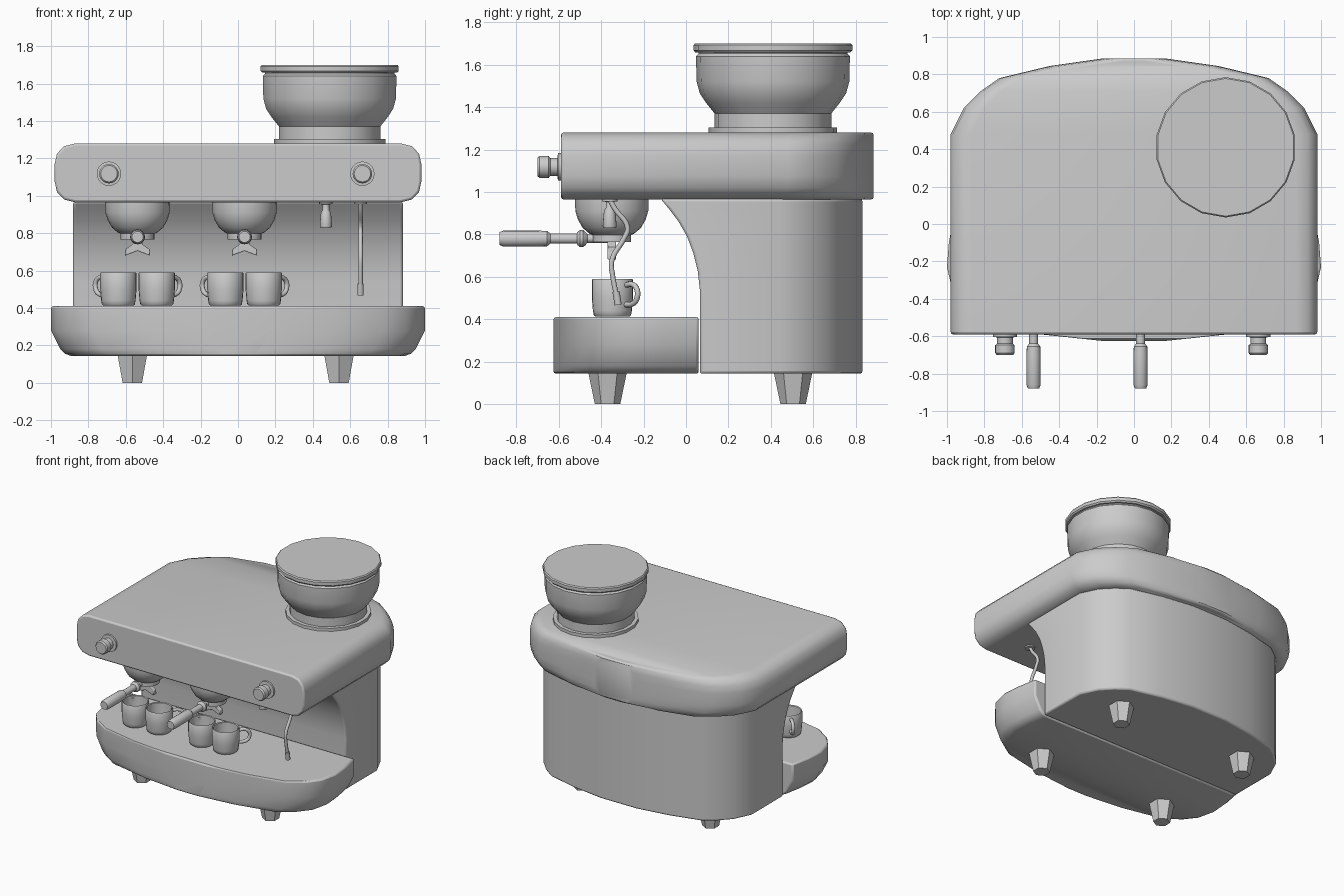
import bpy, bmesh, math
from mathutils import Vector, Matrix

if "Cube" in bpy.data.objects:
    bpy.data.objects.remove(bpy.data.objects["Cube"])

grey = bpy.data.materials.new("brushed grey")
grey.use_nodes = True
COLOUR = (0.6, 0.6, 0.6, 1)
grey.diffuse_color = COLOUR
grey.node_tree.nodes["Principled BSDF"].inputs["Base Color"].default_value = COLOUR


def finish(bm, name, bevel=0, angle=40):
    """Turn a bmesh into a shaded object, with optional rounded edges."""
    bmesh.ops.recalc_face_normals(bm, faces=bm.faces)
    mesh = bpy.data.meshes.new(name)
    bm.to_mesh(mesh)
    bm.free()
    mesh.materials.append(grey)
    obj = bpy.data.objects.new(name, mesh)
    bpy.context.collection.objects.link(obj)
    bpy.ops.object.select_all(action='DESELECT')
    obj.select_set(True)
    bpy.context.view_layer.objects.active = obj
    bpy.ops.object.shade_smooth_by_angle(angle=math.radians(angle))
    if bevel:
        mod = obj.modifiers.new("rounded edges", 'BEVEL')
        mod.width, mod.segments = bevel, 2
        mod.limit_method, mod.angle_limit = 'ANGLE', math.radians(50)
    return obj


def loft(name, rings, bevel=0, angle=40):
    """Skin closed rings of points and cap both ends."""
    bm = bmesh.new()
    loops = [[bm.verts.new(p) for p in ring] for ring in rings]
    n = len(loops[0])
    for a, b in zip(loops, loops[1:]):
        for i in range(n):
            j = (i + 1) % n
            bm.faces.new((a[i], a[j], b[j], b[i]))
    bm.faces.new(loops[0])
    bm.faces.new(loops[-1])
    return finish(bm, name, bevel, angle)


def turned(name, profile, centre, axis='Z', sides=18, bevel=0, start=0.0):
    """Turn a (radius, distance) profile about an axis through centre."""
    rot = Matrix.Rotation(math.pi / 2, 3, 'X') if axis == 'Y' else Matrix.Identity(3)
    rings = []
    for r, h in profile:
        # distances along Y are given as positions, so the sign is flipped
        h = -h if axis == 'Y' else h
        angles = [start + math.tau * k / sides for k in range(sides)]
        rings.append([Vector(centre) + rot @ Vector((r * math.cos(t), r * math.sin(t), h))
                      for t in angles])
    return loft(name, rings, bevel, 35)


def section_loft(name, stations, profile, bevel):
    """Loft front to back; each station is (half width, y), profile is (inset, z)."""
    rings = []
    for w, y in stations:
        right = [(w - inset, y, z) for inset, z in profile]
        rings.append(right + [(-x, yy, z) for x, yy, z in reversed(right)])
    return loft(name, rings, bevel)


def tube(name, points, radius, cyclic=False):
    """Round tube following a smooth path."""
    curve = bpy.data.curves.new(name, 'CURVE')
    curve.dimensions = '3D'
    curve.bevel_depth, curve.bevel_resolution = radius, 2
    curve.resolution_u = 5
    curve.use_fill_caps = True
    spline = curve.splines.new('BEZIER')
    spline.bezier_points.add(len(points) - 1)
    spline.use_cyclic_u = cyclic
    for bp, p in zip(spline.bezier_points, points):
        bp.co = p
        bp.handle_left_type = bp.handle_right_type = 'AUTO'
    curve.materials.append(grey)
    obj = bpy.data.objects.new(name, curve)
    bpy.context.collection.objects.link(obj)
    return obj


# Upper housing: rounded sides, bowed back
back = [(0.98, 0.48), (0.91, 0.62), (0.82, 0.71), (0.72, 0.78), (0.45, 0.845), (0.17, 0.885)]
section_loft("upper_housing", [(0.98, -0.59)] + back,
             [(0.11, 0.965), (0.05, 0.98), (0.012, 1.02), (0, 1.075), (0, 1.17),
              (0.012, 1.225), (0.05, 1.265), (0.11, 1.28)], 0.012)

# Drip tray: bowed front, tucked-in lower sides
section_loft("drip_tray",
             [(0.17, -0.625), (0.5, -0.59), (0.78, -0.53), (0.9, -0.45), (0.97, -0.36),
              (1.0, -0.23), (0.99, -0.1), (0.96, 0.06)],
             [(0.11, 0.143), (0.075, 0.155), (0.05, 0.18), (0, 0.28), (0, 0.41)], 0.012)

# Main body: curved front, bowed back
front = [(0.143, 0.065), (0.54, 0.065), (0.63, 0.055), (0.71, 0.035), (0.79, 0.005),
         (0.86, -0.035), (0.92, -0.08), (0.968, -0.12)]
half = [(x * 0.9, y * 0.94) for x, y in back]
rings = []
for z, y in front:
    side = [(0.882, y, z)] + [(a, b, z) for a, b in half]
    rings.append(side + [(-a, b, c) for a, b, c in reversed(side)])
loft("main_body", rings, 0.012)

# Tapered six-sided feet
for x, side in ((-0.565, "right"), (0.54, "left")):
    for y, end in ((-0.37, "front"), (0.505, "back")):
        turned(f"{end}_{side}_foot", [(0.06, 0), (0.09, 0.145)], (x, y, 0),
               sides=6, start=math.pi / 6)

# Bean hopper with lid
hopper = (0.49, 0.41, 0)
turned("hopper_base", [(0.303, 1.27), (0.303, 1.303)], hopper, start=math.pi / 18)
turned("hopper_bowl", [(0.275, 1.3), (0.275, 1.37), (0.315, 1.42), (0.345, 1.465), (0.36, 1.52),
                       (0.363, 1.64), (0.352, 1.652), (0.352, 1.665)], hopper, start=math.pi / 18)
turned("hopper_lid", [(0.366, 1.658), (0.375, 1.668), (0.375, 1.692), (0.368, 1.7)],
       hopper, start=math.pi / 18)

# Front knobs
for x, side in ((-0.69, "right"), (0.665, "left")):
    turned(f"{side}_knob",
           [(0.065, -0.58), (0.065, -0.604), (0.042, -0.606), (0.042, -0.64), (0.052, -0.648),
            (0.052, -0.69), (0.044, -0.70)], (x, 0, 1.118), 'Y', 20)

# Two brewing groups, each with a handle, spout and pair of cups
for x, side in ((-0.537, "right"), (0.035, "left")):
    turned(f"{side}_group_head",
           [(0.173, 0.97), (0.172, 0.91), (0.16, 0.87), (0.137, 0.83), (0.105, 0.803), (0.09, 0.797),
            (0.09, 0.765)], (x, -0.35, 0), sides=24)
    turned(f"{side}_filter_handle",
           [(0.02, -0.36), (0.02, -0.465), (0.032, -0.475), (0.04, -0.485), (0.04, -0.5),
            (0.03, -0.512), (0.024, -0.515), (0.024, -0.64), (0.036, -0.655), (0.038, -0.7),
            (0.038, -0.86), (0.03, -0.88)], (x, 0, 0.78), 'Y', 16)
    # Forked spout
    fork = [(0, 0.77), (0.022, 0.77), (0.026, 0.74), (0.065, 0.715), (0.068, 0.68), (0.04, 0.69), (0, 0.705)]
    outline = fork + [(-a, z) for a, z in reversed(fork[1:-1])]
    loft(f"{side}_spout", [[(x + a, y, z) for a, z in outline] for y in (-0.37, -0.33)], 0.004)

    for direction, label in ((-1, "right"), (1, "left")):
        cx, cy = x + direction * 0.1025, -0.347
        # Hollow cup, outside then inside
        turned(f"{side}_group_{label}_cup",
               [(0.08, 0.412), (0.088, 0.42), (0.092, 0.44), (0.097, 0.5), (0.097, 0.585),
                (0.094, 0.59), (0.088, 0.585), (0.086, 0.5), (0.08, 0.44), (0.05, 0.43)],
               (cx, cy, 0), sides=24)
        # Handle pointing outward and backward
        path = [(0.085, 0.56), (0.14, 0.563), (0.168, 0.54), (0.168, 0.5), (0.145, 0.475), (0.085, 0.468)]
        tube(f"{side}_group_{label}_cup_handle",
             [(cx + direction * d * 0.72, cy + d * 0.69, z) for d, z in path], 0.013)

# Hot water tap
turned("water_tap", [(0.036, 0.97), (0.036, 0.957), (0.018, 0.953), (0.018, 0.925), (0.027, 0.91),
                     (0.033, 0.84), (0.03, 0.83)], (0.47, -0.36, 0), sides=16)

# Bent steam wand with mount and tip
wand_x = 0.655
turned("wand_mount", [(0.036, 0.97), (0.036, 0.955)], (wand_x, -0.36, 0), sides=16)
tube("steam_wand", [(wand_x, y, z) for y, z in
                    ((-0.36, 0.965), (-0.335, 0.92), (-0.275, 0.83), (-0.29, 0.785), (-0.35, 0.675),
                     (-0.345, 0.6), (-0.32, 0.48))], 0.012)
tube("wand_tip", [(wand_x, -0.33, 0.53), (wand_x, -0.32, 0.468)], 0.017)
